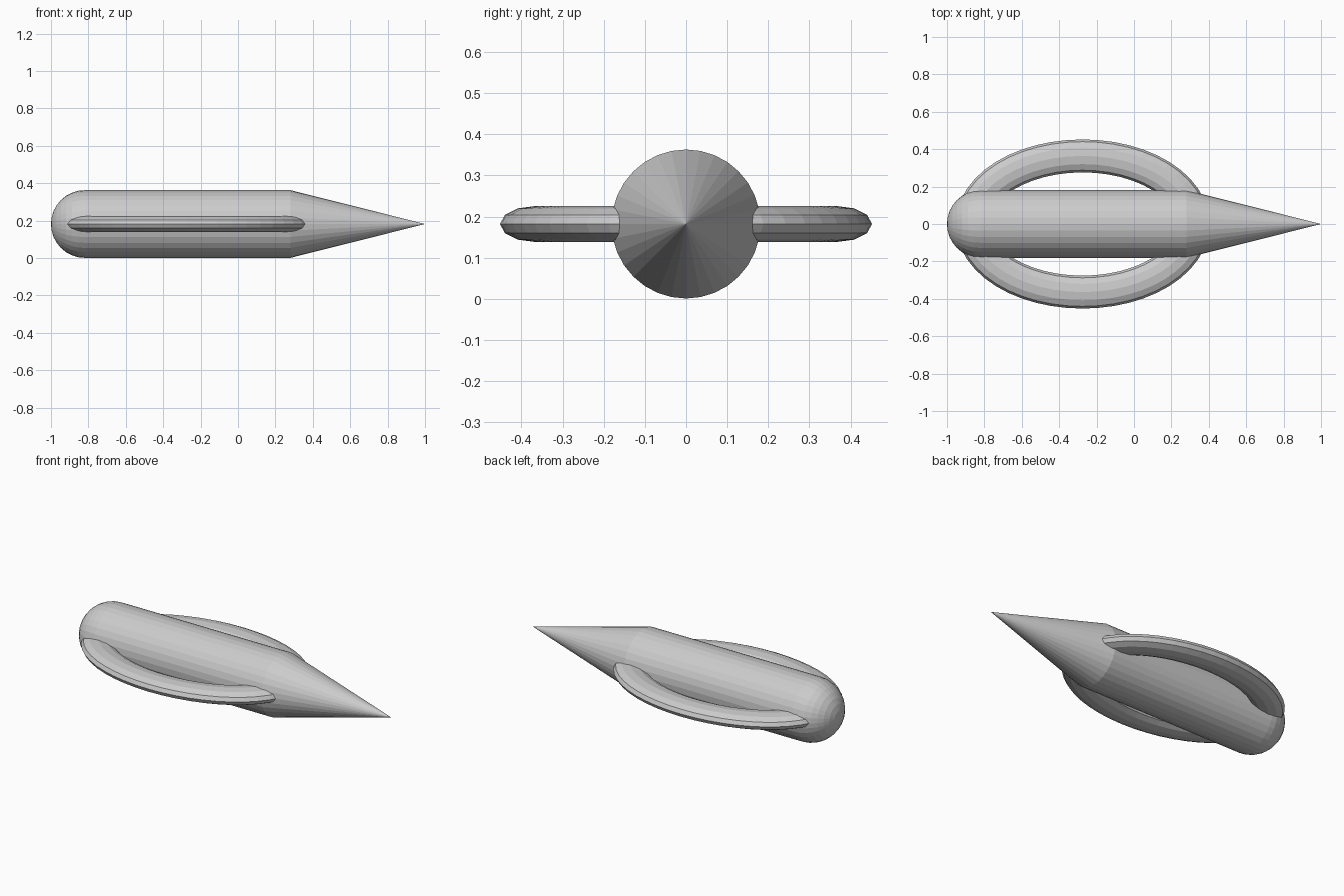
import bpy, bmesh
from math import sin, cos, pi, hypot

if "Cube" in bpy.data.objects:
    bpy.data.objects.remove(bpy.data.objects["Cube"])

R, ZC = 0.181, 0.182      # body radius and axis height


def make_mesh(name, rings, closed):
    """Skin a list of vertex rings; a one-point ring becomes a pole."""
    bm = bmesh.new()
    vs = [[bm.verts.new(p) for p in ring] for ring in rings]
    pairs = list(zip(vs, vs[1:])) + ([(vs[-1], vs[0])] if closed else [])
    for a, b in pairs:
        n = max(len(a), len(b))
        for i in range(n):
            j = (i + 1) % n
            quad = [a[i % len(a)], a[j % len(a)], b[j % len(b)], b[i % len(b)]]
            bm.faces.new(list(dict.fromkeys(quad)))
    bmesh.ops.recalc_face_normals(bm, faces=bm.faces)
    me = bpy.data.meshes.new(name)
    bm.to_mesh(me)
    bm.free()
    ob = bpy.data.objects.new(name, me)
    bpy.context.collection.objects.link(ob)
    return ob


# Body: round tail, straight barrel, pointed nose
SIDES, STEPS = 32, 8
profile = [(-1 + R - R * cos(k * pi / 2 / STEPS), R * sin(k * pi / 2 / STEPS))
           for k in range(STEPS + 1)]
profile += [(0.28, R), (1.0, 0)]
body = []
for x, r in profile:
    n = SIDES if r > 1e-6 else 1
    body.append([(x, r * cos(2 * pi * i / n), ZC + r * sin(2 * pi * i / n))
                 for i in range(n)])
make_mesh("body", body, False)

# Flattened oval ring passing through the body
CX, A, B = -0.275, 0.590, 0.364       # centre and half-axes of the path
W, H = 0.088, 0.044                   # half-width and half-height of section
SEG, SEC = 48, 12
ring = []
for k in range(SEG):
    t = 2 * pi * k / SEG
    nx, ny = cos(t) / A, sin(t) / B
    l = hypot(nx, ny)
    sec = []
    for i in range(SEC):
        u = 2 * pi * i / SEC
        d = W * cos(u) / l
        sec.append((CX + A * cos(t) + nx * d, B * sin(t) + ny * d, ZC + H * sin(u)))
    ring.append(sec)
make_mesh("side_ring", ring, True)
